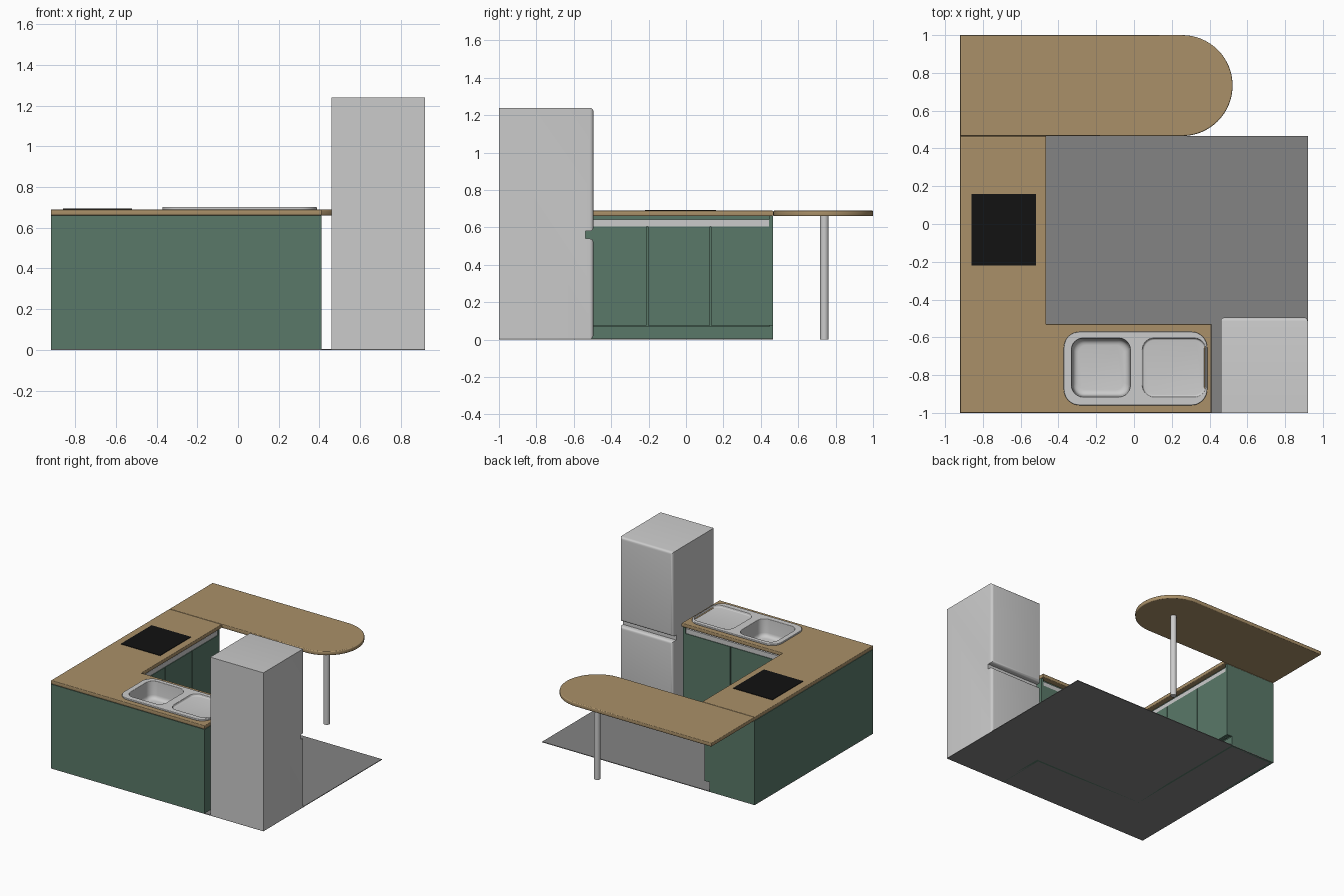
import bpy, bmesh, math
from mathutils import Vector

if "Cube" in bpy.data.objects:
    bpy.data.objects.remove(bpy.data.objects["Cube"])


def mat(name, r, g, b):
    m = bpy.data.materials.new(name)
    m.diffuse_color = (r, g, b, 1)
    m.use_nodes = True
    m.node_tree.nodes["Principled BSDF"].inputs["Base Color"].default_value = m.diffuse_color
    return m


GREEN = mat("green", 0.10, 0.19, 0.14)
WOOD = mat("wood", 0.40, 0.28, 0.14)
BLACK = mat("black", 0.006, 0.006, 0.006)
FLOOR = mat("floor_grey", 0.23, 0.23, 0.23)


def finish(name, bm, material=None, smooth=False):
    bmesh.ops.recalc_face_normals(bm, faces=bm.faces)
    me = bpy.data.meshes.new(name)
    bm.to_mesh(me)
    bm.free()
    ob = bpy.data.objects.new(name, me)
    bpy.context.collection.objects.link(ob)
    if material:
        me.materials.append(material)
    if smooth:
        shade(ob)
    return ob


def shade(ob):
    bpy.ops.object.select_all(action='DESELECT')
    ob.select_set(True)
    bpy.context.view_layer.objects.active = ob
    bpy.ops.object.shade_smooth_by_angle(angle=math.radians(35))


def box(name, x0, x1, y0, y1, z0, z1, material=None):
    bm = bmesh.new()
    bmesh.ops.create_cube(bm, size=1)
    for v in bm.verts:
        v.co = Vector(((x0 + x1) / 2 + v.co.x * (x1 - x0),
                       (y0 + y1) / 2 + v.co.y * (y1 - y0),
                       (z0 + z1) / 2 + v.co.z * (z1 - z0)))
    return finish(name, bm, material)


def round_rect(x0, x1, y0, y1, r, n=8):
    corners = [(x1 - r, y1 - r), (x0 + r, y1 - r), (x0 + r, y0 + r), (x1 - r, y0 + r)]
    return [(cx + r * math.cos(a), cy + r * math.sin(a))
            for k, (cx, cy) in enumerate(corners)
            for a in [math.pi / 2 * (k + i / n) for i in range(n + 1)]]


def plate(name, loops, z0, z1, bevel, material=None):
    """Flat slab from an outline and holes, with softened edges."""
    cu = bpy.data.curves.new(name, 'CURVE')
    cu.dimensions, cu.fill_mode = '2D', 'BOTH'
    cu.extrude = (z1 - z0) / 2 - bevel
    cu.bevel_depth, cu.bevel_resolution, cu.offset = bevel, 2, -bevel
    for pts in loops:
        sp = cu.splines.new('POLY')
        sp.points.add(len(pts) - 1)
        for p, (x, y) in zip(sp.points, pts):
            p.co = (x, y, 0, 1)
        sp.use_cyclic_u = True
    ob = bpy.data.objects.new(name, cu)
    bpy.context.collection.objects.link(ob)
    ob.location.z = (z0 + z1) / 2
    if material:
        cu.materials.append(material)
    bpy.ops.object.select_all(action='DESELECT')
    ob.select_set(True)
    bpy.context.view_layer.objects.active = ob
    bpy.ops.object.convert(target='MESH')
    shade(bpy.context.view_layer.objects.active)


def bowl(name, x0, x1, y0, y1, r, top, depth, f):
    """Pressed basin: rounded rings going down, a fillet, then the bottom."""
    bm = bmesh.new()
    steps = [(0, top), (f * 0.2, top - depth + f)]
    steps += [(f * 0.2 + f * (1 - math.cos(a)), top - depth + f - f * math.sin(a))
              for a in (math.pi / 8 * i for i in range(1, 5))]
    rings = [[bm.verts.new((x, y, z)) for x, y in
              round_rect(x0 + d, x1 - d, y0 + d, y1 - d, r - d * 0.5)] for d, z in steps]
    for a, b in zip(rings, rings[1:]):
        for i in range(len(a)):
            j = (i + 1) % len(a)
            bm.faces.new((a[i], a[j], b[j], b[i]))
    bm.faces.new(rings[-1])
    ob = finish(name, bm, None, True)
    ob.data.flip_normals()


# Floor
box("floor", -0.92, 0.92, -1, 0.465, 0, 0.005, FLOOR)

# Cabinet outer walls
T = 0.02
box("back_panel_left", -0.92, -0.92 + T, -1, 0.465, 0, 0.66, GREEN)
box("back_panel_front", -0.92, 0.41, -1, -1 + T, 0, 0.66, GREEN)
box("end_panel_left_run", -0.92, -0.485, 0.465 - T, 0.465, 0.075, 0.66, GREEN)
box("end_panel_front_run", 0.41 - T, 0.41, -1, -0.55, 0.075, 0.66, GREEN)
box("end_foot_left_run", -0.92, -0.53, 0.465 - T, 0.465, 0, 0.075, GREEN)
box("end_foot_front_run", 0.41 - T, 0.41, -1, -0.595, 0, 0.075, GREEN)

# Inner fronts: carcass, kickboard, rail, doors
box("carcass_left_run", -0.52, -0.505, -0.57, 0.45, 0.07, 0.66, GREEN)
box("carcass_front_run", -0.52, 0.40, -0.585, -0.57, 0.07, 0.66, GREEN)
box("kick_left_run", -0.545, -0.53, -0.595, 0.465, 0, 0.075, GREEN)
box("kick_front_run", -0.545, 0.41, -0.61, -0.595, 0, 0.075, GREEN)
box("rail_left_run", -0.505, -0.49, -0.55, 0.445, 0.605, 0.642)
box("rail_front_run", -0.49, 0.39, -0.57, -0.555, 0.605, 0.642)
G = 0.003
for i, (a, b) in enumerate([(-0.55, -0.207), (-0.207, 0.13), (0.13, 0.465)]):
    box(f"door_left_run_{i}", -0.505, -0.485, a + G, b - G, 0.075, 0.605, GREEN)
for i, (a, b) in enumerate([(-0.485, 0.0), (0.0, 0.41)]):
    box(f"door_front_run_{i}", a + G, b - G, -0.57, -0.55, 0.075, 0.605, GREEN)

# Worktop with sink cut-out
plate("worktop", [[(-0.92, -1), (0.41, -1), (0.41, -0.53), (-0.465, -0.53),
                   (-0.465, 0.465), (-0.92, 0.465)],
                  round_rect(-0.35, 0.37, -0.94, -0.59, 0.06)], 0.66, 0.69, 0.006, WOOD)

# Breakfast bar with rounded end, and its post
R = 0.267
bar = [(-0.92, 1), (-0.92, 0.466)]
bar += [(0.255 + R * math.cos(a), 0.733 + R * math.sin(a))
        for a in (math.pi * (i / 32 - 0.5) for i in range(33))]
plate("breakfast_bar", [bar], 0.66, 0.69, 0.006, WOOD)
bm = bmesh.new()
bmesh.ops.create_cone(bm, cap_ends=True, segments=24, radius1=0.023, radius2=0.023, depth=0.665)
bmesh.ops.translate(bm, verts=bm.verts, vec=(0.25, 0.74, 0.3325))
finish("bar_post", bm, None, True)

# Cooktop
box("cooktop", -0.86, -0.52, -0.22, 0.16, 0.685, 0.694, BLACK)

# Sink: rim plate, basin, drainer
basin = (-0.33, -0.02, -0.915, -0.605, 0.06)
drainer = (0.045, 0.38, -0.915, -0.605, 0.06)
plate("sink_rim", [round_rect(-0.372, 0.388, -0.96, -0.57, 0.085),
                   round_rect(*basin), round_rect(*drainer)], 0.688, 0.702, 0.004)
bowl("sink_basin", *basin, 0.697, 0.13, 0.03)
bowl("sink_drainer", *drainer, 0.698, 0.012, 0.008)

# Fridge: side profile with handle groove, extruded and softened at the front
prof = [(-1, 0.004), (-0.495, 0.004), (-0.495, 0.54), (-0.537, 0.54),
        (-0.537, 0.58), (-0.495, 0.58), (-0.495, 1.24), (-1, 1.24)]
bm = bmesh.new()
face = bm.faces.new([bm.verts.new((0.46, y, z)) for y, z in prof])
ext = bmesh.ops.extrude_face_region(bm, geom=[face])
bmesh.ops.translate(bm, verts=[v for v in ext["geom"] if isinstance(v, bmesh.types.BMVert)],
                    vec=(0.46, 0, 0))
front = [e for e in bm.edges if all(v.co.y > -0.5 for v in e.verts)]
bmesh.ops.bevel(bm, geom=front, offset=0.02, segments=4, profile=0.5, affect='EDGES')
finish("fridge", bm, None, True)
